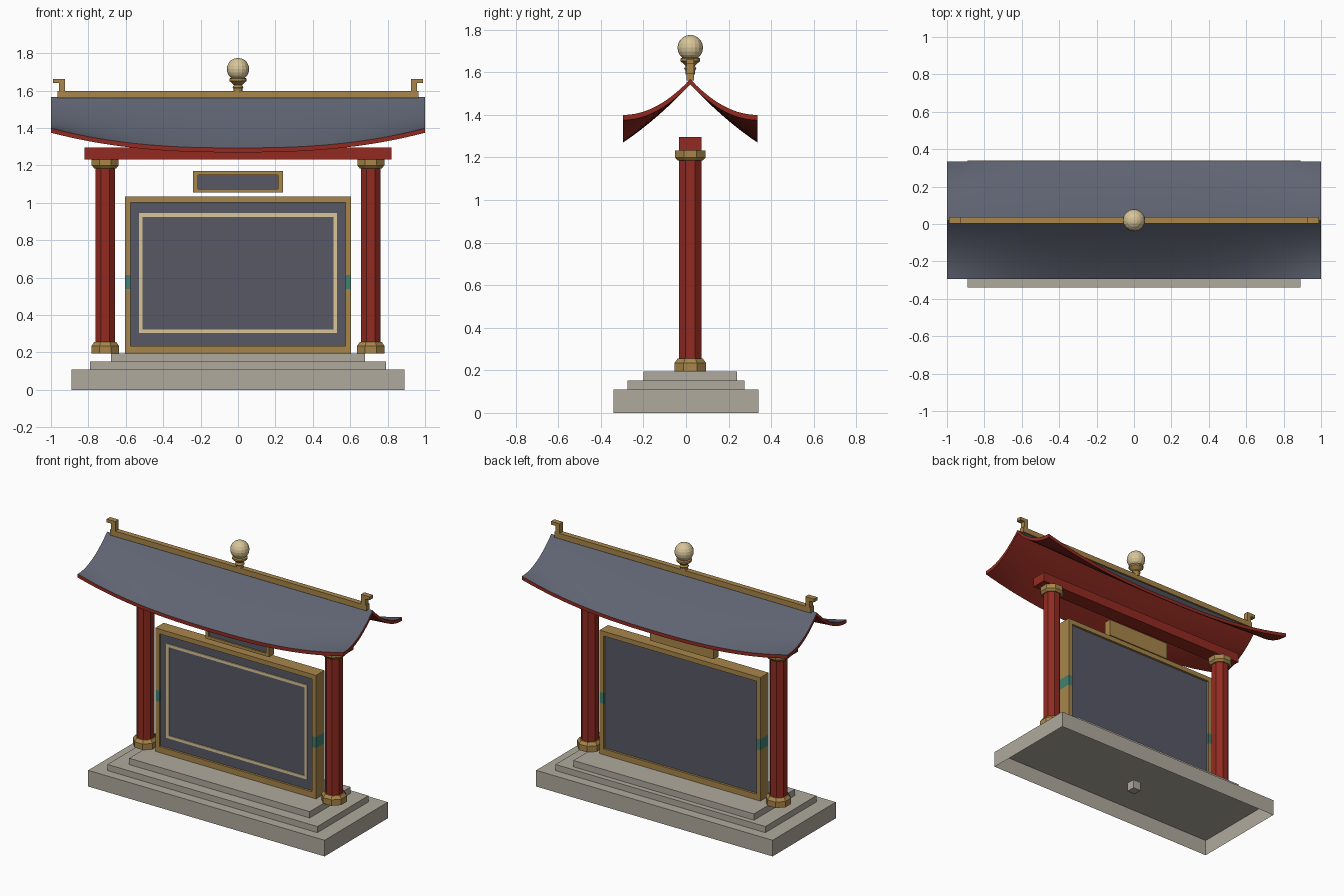
import bpy, bmesh, math

if "Cube" in bpy.data.objects:
    bpy.data.objects.remove(bpy.data.objects["Cube"])

YC = 0.02  # depth centre of everything above the plinth


def material(name, r, g, b):
    """Flat material from 0-255 display values."""
    def lin(c):
        c /= 255
        return c / 12.92 if c <= 0.04045 else ((c + 0.055) / 1.055) ** 2.4
    m = bpy.data.materials.new(name)
    m.diffuse_color = (lin(r), lin(g), lin(b), 1)
    m.use_nodes = True
    m.node_tree.nodes["Principled BSDF"].inputs["Base Color"].default_value = m.diffuse_color
    return m


STONE = material("stone", 176, 170, 157)
RED = material("red_lacquer", 146, 43, 33)
GOLD = material("old_gold", 168, 134, 74)
SLATE = material("roof_slate", 95, 100, 114)
PANEL = material("dark_panel", 87, 88, 101)
CREAM = material("cream", 216, 197, 153)
TEAL = material("teal", 66, 128, 112)


def finish(name, bm, *mats):
    bmesh.ops.recalc_face_normals(bm, faces=bm.faces)
    me = bpy.data.meshes.new(name)
    bm.to_mesh(me)
    bm.free()
    for m in mats:
        me.materials.append(m)
    ob = bpy.data.objects.new(name, me)
    bpy.context.collection.objects.link(ob)
    return ob


def add_box(bm, x0, x1, y0, y1, z0, z1):
    vs = bmesh.ops.create_cube(bm, size=1)["verts"]
    for v in vs:
        v.co.x = x1 if v.co.x > 0 else x0
        v.co.y = y1 if v.co.y > 0 else y0
        v.co.z = z1 if v.co.z > 0 else z0


def boxes(name, mat, *specs):
    bm = bmesh.new()
    for s in specs:
        add_box(bm, *s)
    return finish(name, bm, mat)


def ring(name, mat, hx, z0, z1, side, bottom, top, y0, y1):
    """Rectangular border made of two rails and two stiles."""
    return boxes(name, mat,
                 (-hx, hx, y0, y1, z0, z0 + bottom), (-hx, hx, y0, y1, z1 - top, z1),
                 (-hx, -hx + side, y0, y1, z0 + bottom, z1 - top),
                 (hx - side, hx, y0, y1, z0 + bottom, z1 - top))


def lathe(name, mat, x, profile, n=8):
    """Turned part from (radius, z) points, with flats facing the axes."""
    bm = bmesh.new()
    rings = [[bm.verts.new((x + r * math.cos((i + 0.5) * math.tau / n),
                            YC + r * math.sin((i + 0.5) * math.tau / n), z))
              for i in range(n)] for r, z in profile]
    for a, b in zip(rings, rings[1:]):
        for i in range(n):
            j = (i + 1) % n
            bm.faces.new((a[i], a[j], b[j], b[i]))
    bm.faces.new(rings[0])
    bm.faces.new(rings[-1])
    return finish(name, bm, mat)


# Plinth: open-bottomed slab, two steps and a small block underneath
bm = bmesh.new()
add_box(bm, -0.89, 0.89, -0.34, 0.34, 0, 0.11)
bm.faces.ensure_lookup_table()
bmesh.ops.delete(bm, geom=[f for f in bm.faces if f.calc_center_median().z < 0.01],
                 context="FACES_ONLY")
finish("plinth_slab", bm, STONE)
boxes("middle_step", STONE, (-0.79, 0.79, -0.275, 0.275, 0.11, 0.152))
boxes("top_step", STONE, (-0.68, 0.68, YC - 0.22, YC + 0.22, 0.152, 0.195))
boxes("underside_block", STONE, (-0.03, 0.03, -0.03, 0.03, 0, 0.06))

# Columns with gold bases and capitals
for label, x in (("left", -0.71), ("right", 0.71)):
    lathe(label + "_column", RED, x, [(0.057, 0.24), (0.057, 1.2)])
    lathe(label + "_column_base", GOLD, x,
          [(0.08, 0.195), (0.08, 0.235), (0.064, 0.255)])
    lathe(label + "_capital", GOLD, x,
          [(0.064, 1.185), (0.078, 1.2), (0.078, 1.232)])

boxes("cross_beam", RED, (-0.82, 0.82, YC - 0.052, YC + 0.052, 1.232, 1.296))

# Notice board: rails, stiles split by teal bands, recessed panel, inlaid border
D = 0.045
boxes("board_rails", GOLD, (-0.605, 0.605, YC - D, YC + D, 0.195, 0.235),
      (-0.605, 0.605, YC - D, YC + D, 1.003, 1.035))
for s in (-1, 1):
    x0, x1 = sorted((s * 0.575, s * 0.605))
    side = "left" if s < 0 else "right"
    boxes(side + "_stile", GOLD, (x0, x1, YC - D, YC + D, 0.235, 0.54),
          (x0, x1, YC - D, YC + D, 0.615, 1.003))
    boxes(side + "_stile_band", TEAL, (x0, x1, YC - D, YC + D, 0.54, 0.615))
boxes("board_panel", PANEL, (-0.576, 0.576, YC - 0.03, YC + 0.03, 0.234, 1.004))
ring("board_border", CREAM, 0.53, 0.303, 0.945, 0.02, 0.02, 0.02, YC - 0.036, YC - 0.029)

# Small name plate: gold back with raised rim and inset panel on the front
boxes("plate_back", GOLD, (-0.24, 0.24, YC - 0.01, YC + 0.025, 1.055, 1.17))
ring("plate_rim", GOLD, 0.24, 1.055, 1.17, 0.025, 0.02, 0.02, YC - 0.028, YC - 0.01)
boxes("plate_panel", PANEL, (-0.215, 0.215, YC - 0.019, YC - 0.01, 1.075, 1.15))

# Sweeping roof: slate sheet with red underside and edges, eaves lifted at the ends
NX, NT, HALF = 32, 20, 0.315
bm = bmesh.new()
grid = []
for i in range(NX + 1):
    x = -1 + 2 * i / NX
    row = []
    for j in range(NT + 1):
        s = -1 + 2 * j / NT
        t = abs(s)
        z = 1.567 - 0.168 * (2 * t - t * t) - 0.105 * (1 - abs(x) ** 2.5) * t * t
        row.append(bm.verts.new((x, YC + s * HALF, z)))
    grid.append(row)
for a, b in zip(grid, grid[1:]):
    for j in range(NT):
        bm.faces.new((a[j], b[j], b[j + 1], a[j + 1]))
top = list(bm.faces)
new = bmesh.ops.extrude_face_region(bm, geom=top, use_keep_orig=True)["geom"]
for v in new:
    if isinstance(v, bmesh.types.BMVert):
        v.co.z -= 0.024
for f in bm.faces:
    f.material_index = 1
for f in top:
    f.material_index = 0
roof = finish("roof", bm, SLATE, RED)
bpy.context.view_layer.objects.active = roof
roof.select_set(True)
bpy.ops.object.shade_smooth_by_angle(angle=math.radians(30))
roof.select_set(False)

# Ridge bar with hooked ends
boxes("ridge_bar", GOLD, (-0.965, 0.965, YC - 0.018, YC + 0.018, 1.56, 1.597))
for s in (-1, 1):
    a, b, c = s * 0.925, s * 0.957, s * 0.99
    boxes("left_hook" if s < 0 else "right_hook", GOLD,
          (min(a, b), max(a, b), YC - 0.018, YC + 0.018, 1.597, 1.64),
          (min(a, c), max(a, c), YC - 0.018, YC + 0.018, 1.64, 1.662))

# Finial: turned gold neck carrying a cream ball
lathe("finial_neck", GOLD, 0,
      [(0.024, 1.59), (0.024, 1.608), (0.03, 1.618), (0.022, 1.63),
       (0.048, 1.652), (0.048, 1.664), (0.025, 1.675)], 12)
bm = bmesh.new()
bmesh.ops.create_uvsphere(bm, u_segments=16, v_segments=10, radius=0.06)
bmesh.ops.translate(bm, verts=bm.verts, vec=(0, YC, 1.715))
finish("finial_ball", bm, CREAM)
